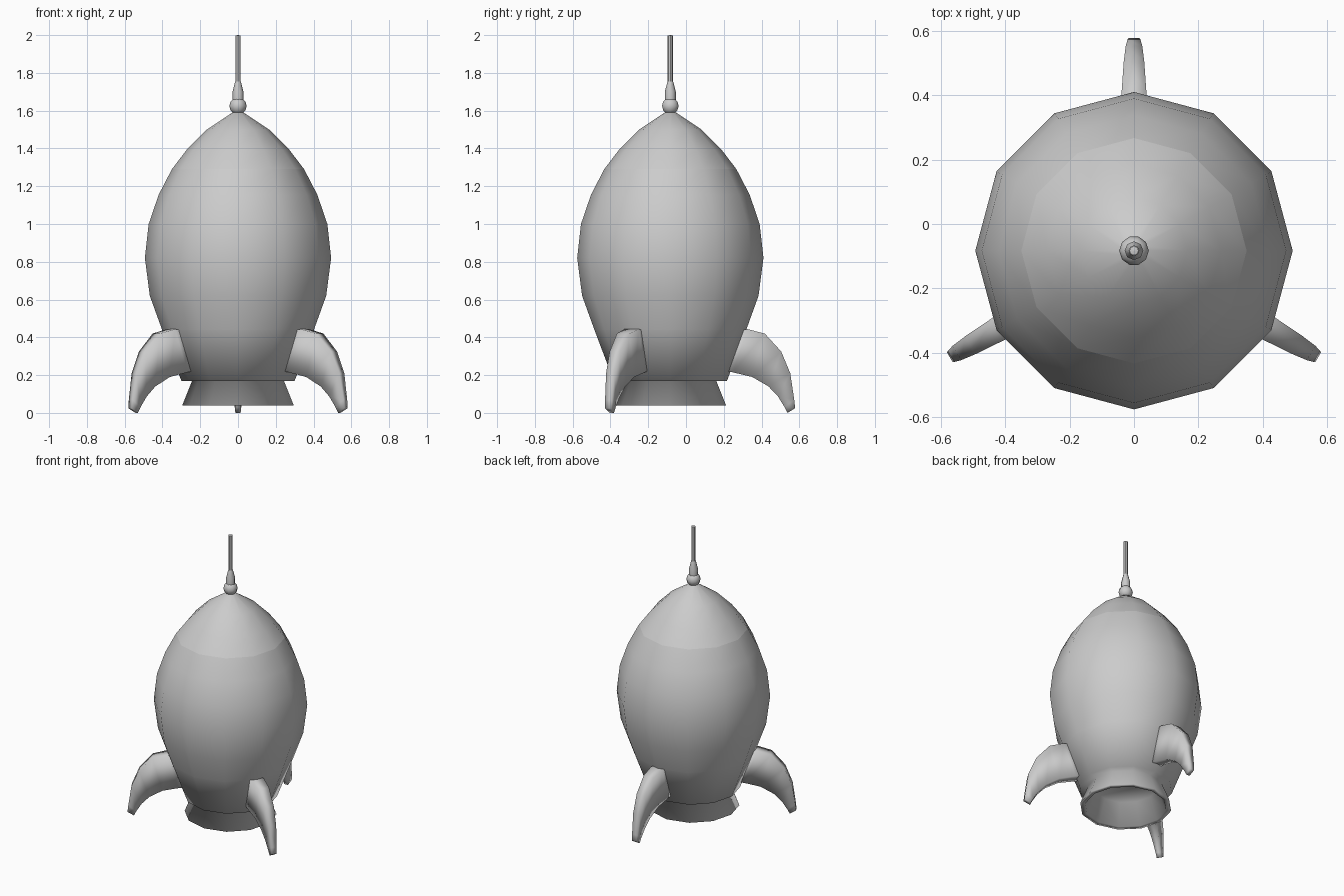
import bpy, bmesh, math
from mathutils import Vector, Matrix

if "Cube" in bpy.data.objects:
    bpy.data.objects.remove(bpy.data.objects["Cube"])

CY = -0.083  # rocket axis in y
grey = bpy.data.materials.new("plain grey")
grey.diffuse_color = (0.6, 0.6, 0.6, 1)
grey.use_nodes = True
grey.node_tree.nodes["Principled BSDF"].inputs["Base Color"].default_value = grey.diffuse_color


def finish(name, bm):
    bmesh.ops.recalc_face_normals(bm, faces=bm.faces)
    me = bpy.data.meshes.new(name)
    bm.to_mesh(me)
    bm.free()
    me.materials.append(grey)
    me.shade_smooth()
    ob = bpy.data.objects.new(name, me)
    ob.location.y = CY
    bpy.context.collection.objects.link(ob)
    return ob


def lathe(name, profile, sides):
    """Revolve (radius, z) points; zero radius closes to a point."""
    bm = bmesh.new()
    rings = []
    for r, z in profile:
        if r == 0:
            rings.append([bm.verts.new((0, 0, z))] * sides)
        else:
            rings.append([bm.verts.new((r * math.cos(a), r * math.sin(a), z))
                          for a in (i * math.tau / sides for i in range(sides))])
    for lo, hi in zip(rings, rings[1:]):
        for i in range(sides):
            j = (i + 1) % sides
            bm.faces.new(dict.fromkeys((lo[i], lo[j], hi[j], hi[i])))
    return finish(name, bm)


# Hull: nose, main shell and tail with flared nozzle
lathe("nose", [(0.35, 1.29), (0.27, 1.395), (0.165, 1.5), (0.03, 1.59), (0, 1.595)], 12)
lathe("hull", [(0.402, 0.44), (0.467, 0.62), (0.493, 0.82), (0.473, 1.0),
               (0.42, 1.155), (0.35, 1.29)], 12)
lathe("tail_and_nozzle", [(0.402, 0.44), (0.30, 0.17), (0.243, 0.17), (0.295, 0.04),
                          (0.262, 0.04), (0.205, 0.19), (0, 0.19)], 12)

# Antenna: ball, tapered collar and rod
ball = [(0, 1.58)] + [(0.046 * math.sin(a), 1.625 - 0.046 * math.cos(a))
                      for a in (math.pi * k / 6 for k in range(1, 6))] + [(0, 1.671)]
lathe("antenna_ball", ball, 10)
lathe("antenna_collar", [(0.029, 1.655), (0.029, 1.70), (0.015, 1.755)], 8)
rod = lathe("antenna_rod", [(0.014, 1.75), (0.014, 1.998), (0, 2.0)], 8)
rod.data.shade_flat()

# Fins: matching outer and inner curves as (radius, z), tapering in thickness
OUTER = [(0.36, 0.44), (0.41, 0.443), (0.50, 0.42), (0.587, 0.325), (0.635, 0.21), (0.656, 0.07), (0.661, 0.025)]
INNER = [(0.27, 0.225), (0.33, 0.215), (0.434, 0.19), (0.52, 0.14), (0.57, 0.087), (0.605, 0.03), (0.62, 0.0)]
HALF = [0.048, 0.045, 0.038, 0.032, 0.026, 0.02, 0.017]
for k, angle in enumerate((90, 210, 330)):
    bm = bmesh.new()
    rings = []
    for (ro, zo), (ri, zi), w in zip(OUTER, INNER, HALF):
        rings.append([bm.verts.new(p) for p in
                      ((ro, -w, zo), (ro, w, zo), (ri, w * 0.8, zi), (ri, -w * 0.8, zi))])
    for a, b in zip(rings, rings[1:]):
        for i in range(4):
            j = (i + 1) % 4
            bm.faces.new((a[i], a[j], b[j], b[i]))
    bm.faces.new(rings[0])
    bm.faces.new(rings[-1])
    bmesh.ops.rotate(bm, verts=bm.verts, cent=Vector(),
                     matrix=Matrix.Rotation(math.radians(angle), 3, 'Z'))
    finish("fin_%d" % (k + 1), bm)
